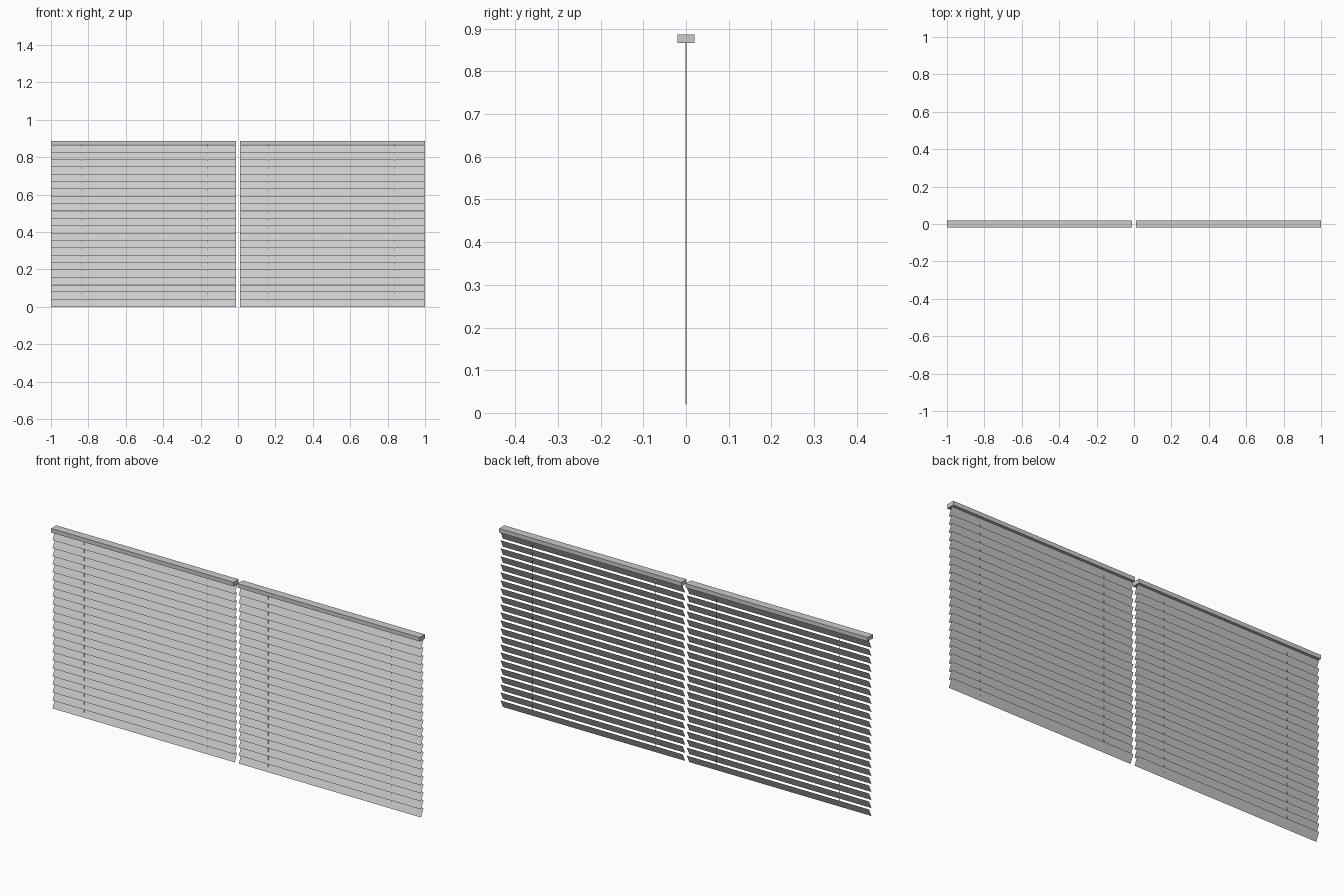
import bpy, bmesh

if "Cube" in bpy.data.objects:
    bpy.data.objects.remove(bpy.data.objects["Cube"])

PITCH = 0.0393      # vertical slat spacing
COUNT = 22          # slats per blind
HALF_DEPTH = 0.0095 # slat tilt, front to back


def make_object(name, bm):
    me = bpy.data.meshes.new(name)
    bm.to_mesh(me)
    bm.free()
    ob = bpy.data.objects.new(name, me)
    bpy.context.collection.objects.link(ob)
    return ob


def box(name, x0, x1, y0, y1, z0, z1):
    bm = bmesh.new()
    bmesh.ops.create_cube(bm, size=1)
    for v in bm.verts:
        v.co.x = x0 + (v.co.x + 0.5) * (x1 - x0)
        v.co.y = y0 + (v.co.y + 0.5) * (y1 - y0)
        v.co.z = z0 + (v.co.z + 0.5) * (z1 - z0)
    return make_object(name, bm)


for side, x0, x1 in (("left", -1.0, -0.011), ("right", 0.011, 1.0)):
    # tilted sheet slats: lower edge to the front, upper edge to the back
    bm = bmesh.new()
    for i in range(COUNT):
        z0 = i * PITCH
        z1 = z0 + 0.039
        pts = ((x0, -HALF_DEPTH, z0), (x1, -HALF_DEPTH, z0),
               (x1, HALF_DEPTH, z1), (x0, HALF_DEPTH, z1))
        bm.faces.new([bm.verts.new(p) for p in pts])
    make_object(side + "_slats", bm)

    # head rail
    box(side + "_head_rail", x0, x1, -0.02, 0.02, 0.867, 0.887)

    # two ladder cords threaded through the slats
    for n, t in (("a", 0.164), ("b", 0.835)):
        cx = -t if side == "left" else t
        box(side + "_cord_" + n, cx - 0.001, cx + 0.001,
            -0.0015, 0.0015, 0.02, 0.867)
